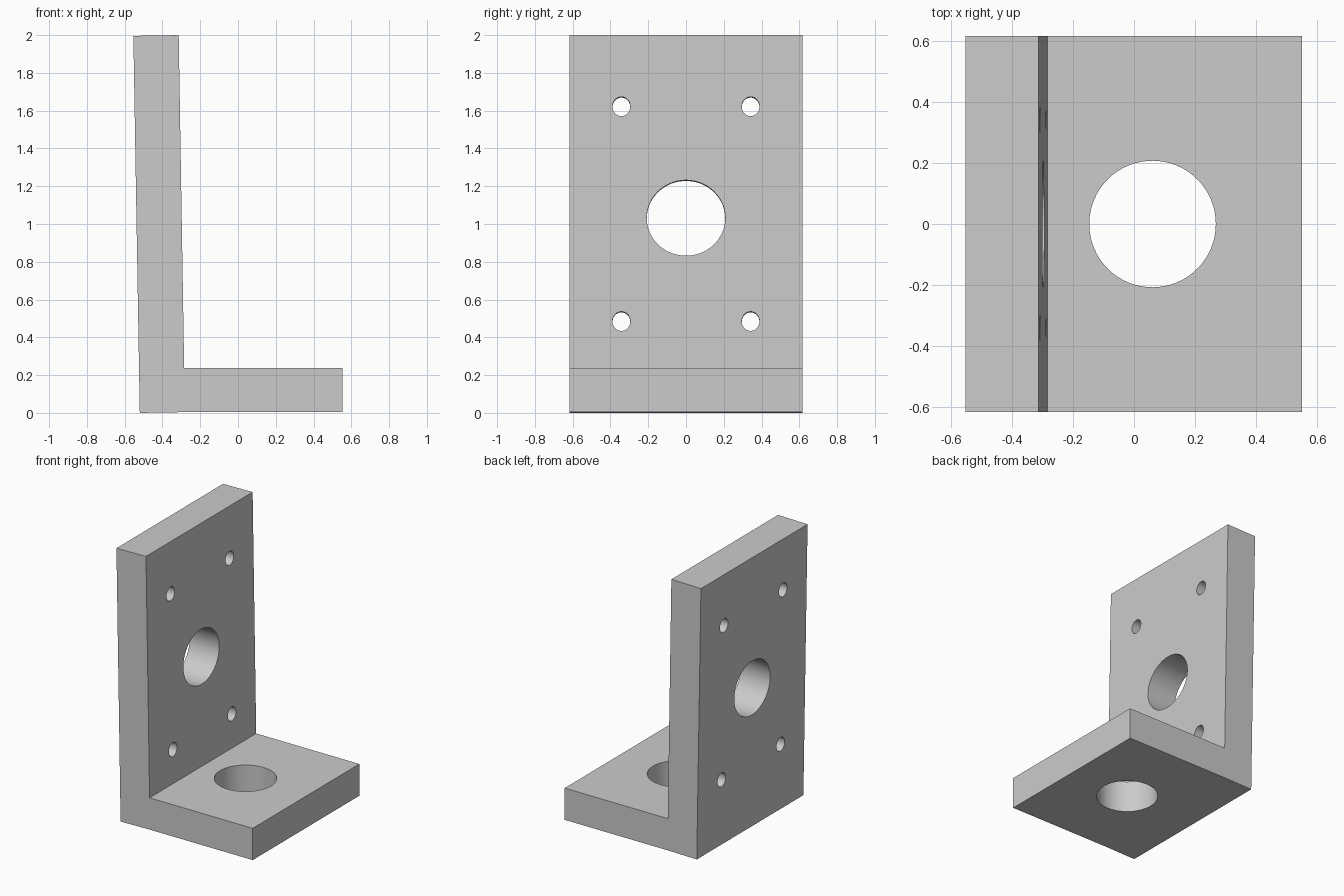
import bpy
import bmesh
from math import radians
from mathutils import Matrix

cube = bpy.data.objects.get("Cube")
if cube:
    bpy.data.objects.remove(cube, do_unlink=True)

HALF_WIDTH = 0.618
LEAN = radians(-1)  # the upright leans slightly outwards

grey = bpy.data.materials.new("plain grey")
grey.use_nodes = True
colour = (0.6, 0.6, 0.6, 1)
grey.diffuse_color = colour
grey.node_tree.nodes["Principled BSDF"].inputs["Base Color"].default_value = colour


def add_object(name, bm):
    bmesh.ops.recalc_face_normals(bm, faces=bm.faces)
    mesh = bpy.data.meshes.new(name)
    bm.to_mesh(mesh)
    bm.free()
    mesh.materials.append(grey)
    obj = bpy.data.objects.new(name, mesh)
    bpy.context.collection.objects.link(obj)
    return obj


def extrude_profile(name, profile):
    bm = bmesh.new()
    face = bm.faces.new([bm.verts.new((x, -HALF_WIDTH, z)) for x, z in profile])
    side = bmesh.ops.extrude_face_region(bm, geom=[face])["geom"]
    moved = [v for v in side if isinstance(v, bmesh.types.BMVert)]
    bmesh.ops.translate(bm, verts=moved, vec=(0, 2 * HALF_WIDTH, 0))
    return add_object(name, bm)


def cut_hole(target, centre, rotation, scale):
    """Cut an elliptical hole through the target."""
    bm = bmesh.new()
    matrix = Matrix.Translation(centre) @ rotation @ Matrix.Diagonal((*scale, 1))
    bmesh.ops.create_cone(bm, cap_ends=True, segments=64, radius1=1, radius2=1,
                          depth=1, matrix=matrix)
    cutter = add_object("hole_cutter", bm)
    cutter.hide_render = True
    mod = target.modifiers.new("hole", "BOOLEAN")
    mod.operation = "DIFFERENCE"
    mod.solver = "EXACT"
    mod.object = cutter
    bpy.context.view_layer.objects.active = target
    bpy.ops.object.modifier_apply(modifier=mod.name)
    bpy.data.objects.remove(cutter, do_unlink=True)


# L-shaped bracket: flat foot with a slightly leaning upright
bracket = extrude_profile("angle_bracket", [
    (-0.52, 0), (-0.285, 0.004), (0.552, 0.004), (0.552, 0.237),
    (-0.285, 0.237), (-0.314, 2), (-0.554, 1.996)])

# Large hole in the foot
cut_hole(bracket, (0.061, 0, 0.12), Matrix(), (0.208, 0.208, 0.5))

# Large central hole and four bolt holes in the upright
across = Matrix.Rotation(LEAN, 4, "Y") @ Matrix.Rotation(radians(90), 4, "Y")


def upright_hole(y, z, radius_z, radius_y):
    cut_hole(bracket, (-0.4 - 0.0175 * z, y, z), across, (radius_z, radius_y, 0.5))


upright_hole(0, 1.03, 0.2, 0.208)
for y in (-0.342, 0.342):
    for z in (0.483, 1.62):
        upright_hole(y, z, 0.051, 0.047)

# Smooth hole walls with sharp rims
bpy.ops.object.select_all(action="DESELECT")
bracket.select_set(True)
bpy.context.view_layer.objects.active = bracket
bpy.ops.object.shade_smooth_by_angle(angle=radians(30))
